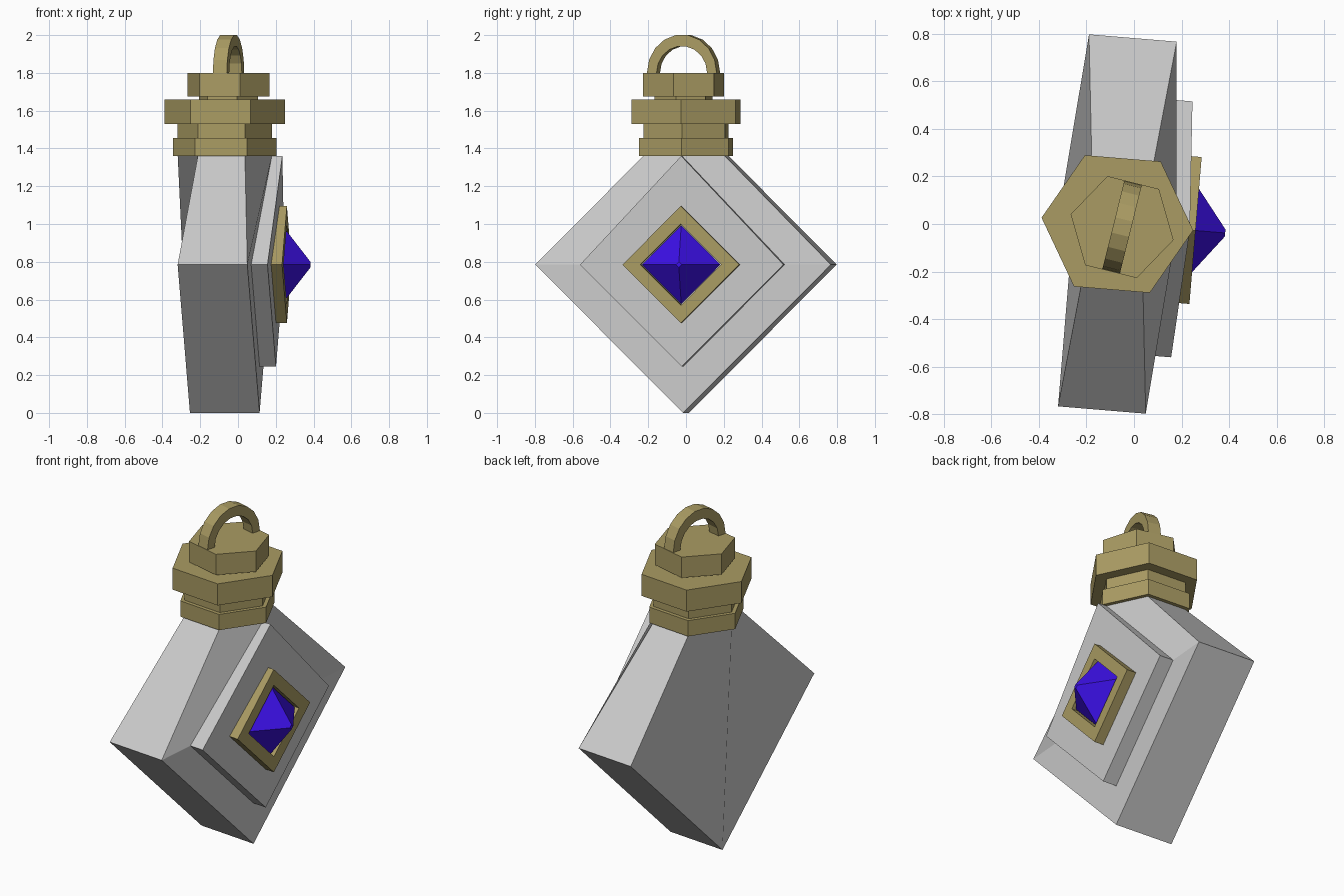
import bpy, bmesh
from math import sin, cos, pi, radians
from mathutils import Matrix

if "Cube" in bpy.data.objects:
    bpy.data.objects.remove(bpy.data.objects["Cube"])

ZC = 0.785                                     # height of the diamond centre
BODY = Matrix.Translation((-0.07, 0, 0)) @ Matrix.Rotation(radians(-4.76), 4, 'Z')
STOP = Matrix.Translation((-0.05, -0.013, 0)) @ Matrix.Rotation(radians(-14), 4, 'Z')


def material(name, col):
    m = bpy.data.materials.new(name)
    m.diffuse_color = (*col, 1)
    m.use_nodes = True
    m.node_tree.nodes["Principled BSDF"].inputs["Base Color"].default_value = m.diffuse_color
    return m


GOLD = material("gold", (0.40, 0.33, 0.125))
BLUE = material("blue", (0.045, 0.005, 0.8))


def add(name, verts, faces, frame=BODY, mat=None):
    me = bpy.data.meshes.new(name)
    me.from_pydata(verts, [], faces)
    bm = bmesh.new()
    bm.from_mesh(me)
    bmesh.ops.recalc_face_normals(bm, faces=bm.faces)
    bm.to_mesh(me)
    bm.free()
    me.transform(frame)
    if mat:
        me.materials.append(mat)
    ob = bpy.data.objects.new(name, me)
    bpy.context.collection.objects.link(ob)
    return ob


def diamond(x, h):
    """Front, bottom, back, top corners in a plane facing +x."""
    return [(x, -h, ZC), (x, 0, ZC - h), (x, h, ZC), (x, 0, ZC + h)]


def hexagon(r, z):
    return [(r * cos(k * pi / 3), r * sin(k * pi / 3), z) for k in range(6)]


def loft(rings, n, closed=False):
    """Side faces between successive rings; caps unless the loop closes."""
    count = len(rings)
    faces = [(i * n + k, i * n + (k + 1) % n,
              (i + 1) % count * n + (k + 1) % n, (i + 1) % count * n + k)
             for i in range(count if closed else count - 1) for k in range(n)]
    if not closed:
        faces += [tuple(range(n)), tuple(range((count - 1) * n, count * n))]
    return [v for r in rings for v in r], faces


# Bottle: diamond slab blending into a hexagonal neck, raised panel on +x
T, H, P = 0.185, ZC, 0.54
base = diamond(T, P)[:3] + [(0.25, 0, 1.36)]
raised = diamond(0.272, P)[:3] + [(0.306, 0, 1.36)]
verts = (hexagon(0.25, 1.36)                       # 0-5
         + diamond(T, H)[:3] + diamond(-T, H)[:3]  # 6-8 right, 9-11 left
         + base[:3] + raised)                      # 12-14, 15-18
faces = [(6, 9, 4, 5), (8, 11, 2, 1), (6, 7, 10, 9), (7, 8, 11, 10),
         (9, 10, 11, 2, 3, 4), (0, 1, 2, 3, 4, 5),
         (6, 5, 0, 12), (8, 1, 0, 14), (6, 12, 13, 7), (7, 13, 14, 8),
         (12, 0, 18, 15), (14, 0, 18, 17), (12, 13, 16, 15), (13, 14, 17, 16),
         (15, 16, 17, 18)]
add("bottle_body", verts, faces)

# Collar: stepped hexagonal neck rings
steps = [(0.275, 1.36), (0.275, 1.455), (0.25, 1.455), (0.25, 1.53),
         (0.32, 1.53), (0.32, 1.66)]
add("collar", *loft([hexagon(r, z) for r, z in steps], 6), mat=GOLD)

# Stopper: smaller twisted hexagon on a short stem
steps = [(0.16, 1.65), (0.16, 1.675), (0.223, 1.675), (0.223, 1.80)]
add("stopper", *loft([hexagon(r, z) for r, z in steps], 6), frame=STOP, mat=GOLD)

# Hanging loop: square-section half ring
rings = []
N = 9
for i in range(N + 1):
    a = pi * i / N
    z0 = 1.80
    rings.append([(x, ry * cos(a), z0 + rz * sin(a))
                  for x, ry, rz in ((-0.038, 0.138, 0.142), (0.038, 0.138, 0.142),
                                    (0.038, 0.19, 0.203), (-0.038, 0.19, 0.203))])
add("hanging_loop", *loft(rings, 4), frame=STOP, mat=GOLD)

# Gem setting: diamond-shaped frame
prof = [(0.27, 0.31), (0.33, 0.31), (0.33, 0.215), (0.27, 0.215)]
add("gem_frame", *loft([diamond(x, h) for x, h in prof], 4, closed=True), mat=GOLD)

# Gem: blunt-tipped pyramid with a tapered back
prof = [(0.265, 0.15), (0.305, 0.208), (0.455, 0.015)]
add("gem", *loft([diamond(x, h) for x, h in prof], 4), mat=BLUE)
